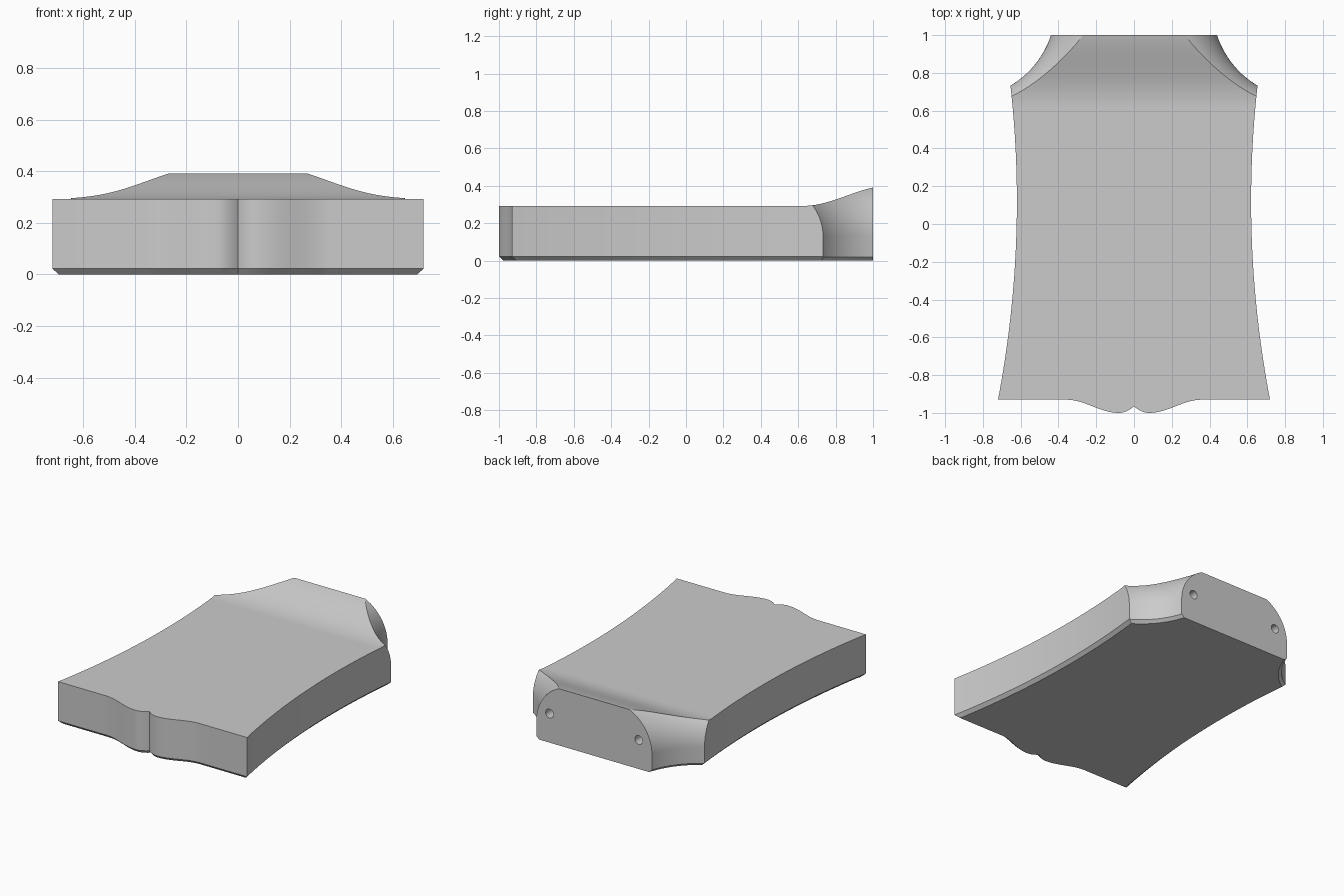
import bpy, bmesh, math
from mathutils import Matrix, Vector

cube = bpy.data.objects.get("Cube")
if cube:
    bpy.data.objects.remove(cube, do_unlink=True)

grey = bpy.data.materials.new("plain grey")
grey.use_nodes = True
colour = (0.6, 0.6, 0.6, 1)
grey.diffuse_color = colour
grey.node_tree.nodes["Principled BSDF"].inputs["Base Color"].default_value = colour


def make_object(name, bm):
    bmesh.ops.recalc_face_normals(bm, faces=bm.faces[:])
    mesh = bpy.data.meshes.new(name)
    bm.to_mesh(mesh)
    bm.free()
    mesh.materials.append(grey)
    obj = bpy.data.objects.new(name, mesh)
    bpy.context.collection.objects.link(obj)
    return obj


def loft(name, rings):
    """Closed solid through rings that have equal point counts."""
    bm = bmesh.new()
    loops = [[bm.verts.new(p) for p in ring] for ring in rings]
    for a, b in zip(loops, loops[1:]):
        for i in range(len(a)):
            j = (i + 1) % len(a)
            bm.faces.new((a[i], a[j], b[j], b[i]))
    bm.faces.new(loops[0])
    bm.faces.new(loops[-1])
    return make_object(name, bm)


def ease(t):
    return (1 - math.cos(math.pi * t)) / 2


def front_y(x):
    """Flat front edge that swells into two lobes beside a notch."""
    if x < 0.08:
        return -1 + 0.035 * ((0.08 - x) / 0.08) ** 2
    return -0.93 - 0.07 * (1 - ease(min(1, (x - 0.08) / 0.28)))


def side_x(y):
    return 0.62 + 0.0907 * (y - 0.12) ** 2


# Body outline: half of the plan, then its mirror image
front_xs = [0.08 * i / 8 for i in range(8)] + [0.08 + 0.28 * i / 14 for i in range(15)]
half = [(x, front_y(x), 0.022) for x in front_xs]
for i in range(41):
    y = -0.93 + 1.93 * i / 40
    half.append((side_x(y), y, 0.022 if i == 0 else 0))
outline = half + [(-x, y, dy) for x, y, dy in reversed(half[1:])]
body = loft("sculpted_block", [
    [(x * 0.965, y + dy, 0) for x, y, dy in outline],
    [(x, y, 0.022) for x, y, dy in outline],
    [(x, y, 0.6) for x, y, dy in outline],
])

# Cutter that shapes the flat top and the raised back
top = [(-1.3, 0.292)]
for i in range(29):
    t = i / 28
    top.append((0.62 + 0.48 * t, 0.292 + 0.11 * ease(t)))
top += [(1.3, 0.402), (1.3, 1), (-1.3, 1)]
cutters = [loft("top_cutter", [[(x, y, z) for y, z in top] for x in (-1, 1)])]

# Round cutters for the scooped back corners, flared at top and bottom
profile = [(0.555, -0.05), (0.485, 0.02)]
for i in range(21):
    h = 0.28 * i / 20
    profile.append((0.485 + 0.29 - math.sqrt(0.29 ** 2 - h * h), 0.13 + h))
for side in (-1, 1):
    rings = []
    for r, z in profile:
        angles = [2 * math.pi * k / 128 for k in range(128)]
        rings.append([(side * 0.901 + r * math.cos(a), 1.15 + r * math.sin(a), z) for a in angles])
    cutters.append(loft("corner_cutter", rings))

# Drilled holes in the back face
for side in (-1, 1):
    bm = bmesh.new()
    place = Matrix.Translation(Vector((side * 0.34, 1, 0.2))) @ Matrix.Rotation(math.pi / 2, 4, "X")
    bmesh.ops.create_cone(bm, cap_ends=True, segments=32, radius1=0.03, radius2=0.03,
                          depth=0.2, matrix=place)
    cutters.append(make_object("hole_cutter", bm))

# Cut the block and keep only the finished part
for cutter in cutters:
    cutter.hide_render = True
    mod = body.modifiers.new(cutter.name, "BOOLEAN")
    mod.operation = "DIFFERENCE"
    mod.solver = "EXACT"
    mod.object = cutter
bpy.context.view_layer.update()
finished = bpy.data.meshes.new_from_object(body.evaluated_get(bpy.context.evaluated_depsgraph_get()))
body.modifiers.clear()
body.data = finished
for cutter in cutters:
    bpy.data.objects.remove(cutter, do_unlink=True)

for obj in bpy.context.selected_objects:
    obj.select_set(False)
body.select_set(True)
bpy.context.view_layer.objects.active = body
bpy.ops.object.shade_smooth_by_angle(angle=math.radians(30))
